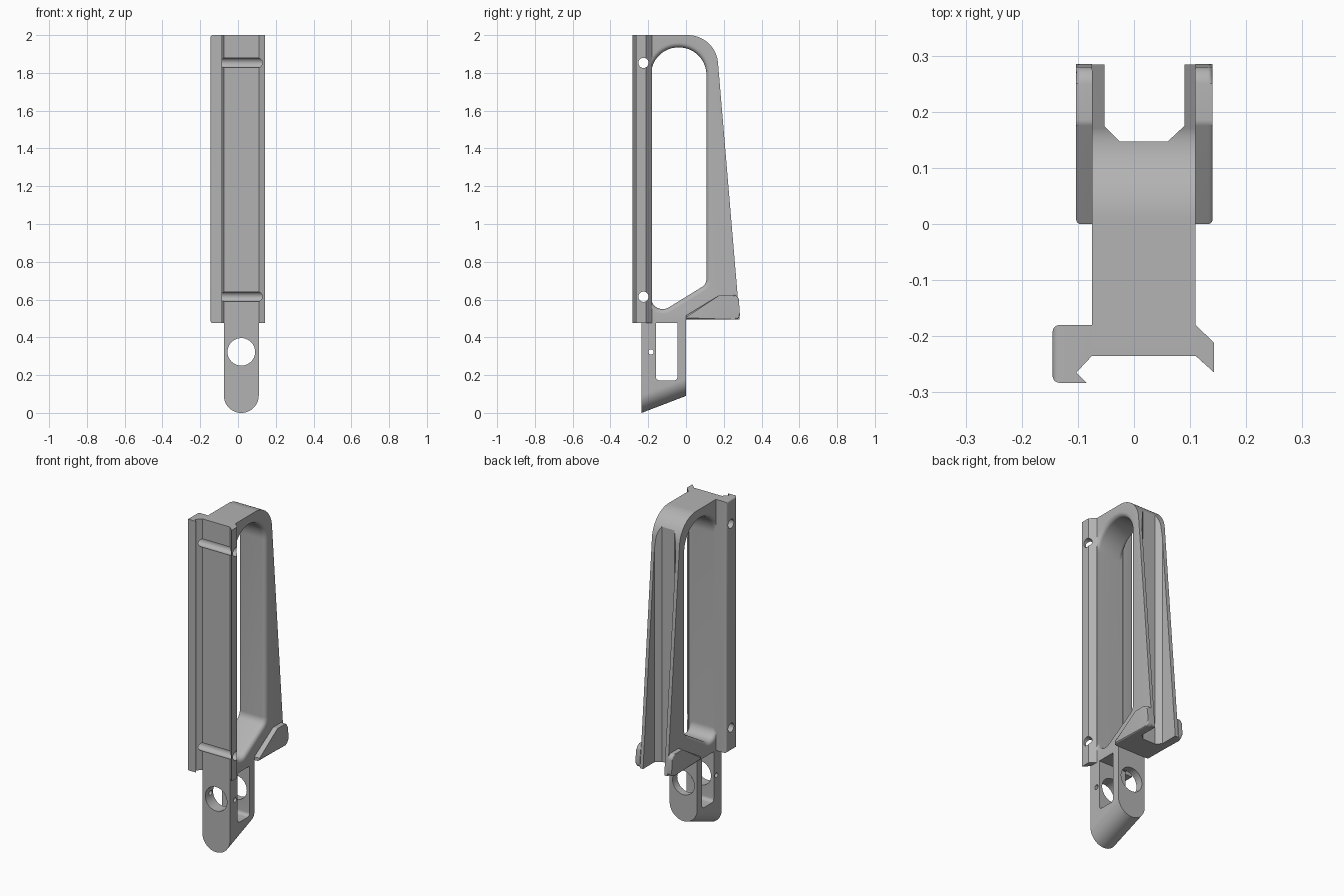
import bpy, bmesh, math
from mathutils import Vector

if "Cube" in bpy.data.objects:
    bpy.data.objects.remove(bpy.data.objects["Cube"])

grey = bpy.data.materials.new("plain grey")
grey.use_nodes = True
grey.diffuse_color = (0.45, 0.45, 0.45, 1)
grey.node_tree.nodes["Principled BSDF"].inputs["Base Color"].default_value = (0.45, 0.45, 0.45, 1)

LEFT, RIGHT = -0.075, 0.11       # side planes of the body
MID = (LEFT + RIGHT) / 2
FRONT, BASE, WALL = -0.235, 0.475, -0.185


def rounded(corners, steps=10):
    """Polygon from (a, b) or (a, b, radius) corners, with arcs at the radii."""
    out = []
    for i, c in enumerate(corners):
        p = Vector(c[:2])
        if len(c) == 2:
            out.append(p)
            continue
        u = (Vector(corners[i - 1][:2]) - p).normalized()
        v = (Vector(corners[(i + 1) % len(corners)][:2]) - p).normalized()
        half = u.angle(v) / 2
        centre = p + (u + v).normalized() * (c[2] / math.sin(half))
        a = p + u * (c[2] / math.tan(half)) - centre
        b = p + v * (c[2] / math.tan(half)) - centre
        sweep = a.angle(b)
        for k in range(steps + 1):
            t = k / steps
            q = centre + (a * math.sin((1 - t) * sweep) + b * math.sin(t * sweep)) / math.sin(sweep)
            if not out or (q - out[-1]).length > 1e-5:
                out.append(q)
    return out


def circle(a, b, r, n=40):
    return [Vector((a + r * math.cos(math.tau * k / n), b + r * math.sin(math.tau * k / n)))
            for k in range(n)]


def loft(name, axis, rings, tweak=None):
    """Closed solid through (position, points) rings along one axis."""
    bm = bmesh.new()
    loops = []
    for pos, pts in rings:
        loop = []
        for p in pts:
            co = list(p)
            co.insert("xyz".index(axis), pos)
            loop.append(bm.verts.new(co))
        loops.append(loop)
    n = len(loops[0])
    for lo, hi in zip(loops, loops[1:]):
        for k in range(n):
            bm.faces.new((lo[k], lo[(k + 1) % n], hi[(k + 1) % n], hi[k]))
    bm.faces.new(loops[0])
    bm.faces.new(loops[-1])
    if tweak:
        tweak(bm)
    bmesh.ops.recalc_face_normals(bm, faces=bm.faces)
    mesh = bpy.data.meshes.new(name)
    bm.to_mesh(mesh)
    bm.free()
    mesh.materials.append(grey)
    obj = bpy.data.objects.new(name, mesh)
    bpy.context.collection.objects.link(obj)
    return obj


def prism(name, axis, pts, lo, hi, tweak=None):
    return loft(name, axis, [(lo, pts), (hi, pts)], tweak)


def round_outer(x, radius):
    """Soften every edge of the face lying at the given x."""
    def tweak(bm):
        edges = [e for e in bm.edges if all(abs(v.co.x - x) < 1e-4 for v in e.verts)]
        bmesh.ops.bevel(bm, geom=edges, offset=radius, segments=5, profile=0.5, affect='EDGES')
    return tweak


def cut(obj, *cutters):
    bpy.context.view_layer.objects.active = obj
    for c in cutters:
        m = obj.modifiers.new("cut", 'BOOLEAN')
        m.operation, m.solver, m.object = 'DIFFERENCE', 'EXACT', c
        bpy.ops.object.modifier_apply(modifier=m.name)


# Handle body: side profile across the full width
body = prism("handle_body", "x", rounded([
    (FRONT, BASE), (0, BASE), (0, 0.495), (0.284, 0.495), (0.157, 2, 0.16), (FRONT, 2)], 20),
    LEFT, RIGHT)

# Finger opening, flared at both sides so its edges come out rounded
opening = rounded([(WALL, 1.935, 0.145), (WALL, 0.55, 0.06), (-0.105, 0.55, 0.06),
                   (0.108, 0.681, 0.05), (0.108, 1.935, 0.145)], 14)


def grown(d):
    pts = []
    for i, p in enumerate(opening):
        t = (opening[(i + 1) % len(opening)] - opening[i - 1]).normalized()
        q = p + Vector((t.y, -t.x)) * d
        pts.append(Vector((max(q.x, WALL), q.y)))
    return pts


FILLET = 0.025
flare = [(0.02, FILLET)]
for k in range(7):
    a = math.pi / 2 * k / 6
    flare.append((FILLET * (math.cos(a) - 1), FILLET * (1 - math.sin(a))))
rings = [(LEFT - s, grown(d)) for s, d in flare]
rings += [(RIGHT + s, grown(d)) for s, d in reversed(flare)]
finger = loft("opening_cutter", "x", rings)

# Tapering channel down the back
channel = prism("channel_cutter", "z", [
    (-0.053, 0.4), (-0.053, 0.175), (-0.025, 0.147),
    (0.06, 0.147), (0.09, 0.175), (0.09, 0.4)], 0.4, 2.1)

# Cross-pin holes through body and rails
pins = [prism("pin_cutter", "x", circle(-0.225, z, 0.027), -0.3, 0.3) for z in (0.615, 1.853)]
cut(body, finger, channel, *pins)

# Front rails
thick_rail = prism("thick_rail", "z", [
    (LEFT, -0.18), (-0.145, -0.18), (-0.145, -0.283), (-0.085, -0.283),
    (-0.103, -0.265), (LEFT, FRONT)], BASE, 2, round_outer(-0.145, 0.012))
thin_rail = prism("thin_rail", "z", [
    (RIGHT, -0.18), (0.143, -0.212), (0.143, -0.265), (RIGHT, FRONT)], BASE, 2)
for rail in (thick_rail, thin_rail):
    cut(rail, *pins)

# Side rests at the foot of the grip
rest = rounded([(0, 0.495), (0.287, 0.495, 0.025), (0.278, 0.625, 0.03),
                (0.18, 0.625, 0.02), (0, 0.515)], 6)
rests = [prism("right_rest", "x", rest, LEFT, -0.103, round_outer(-0.103, 0.008)),
         prism("left_rest", "x", rest, RIGHT, 0.14, round_outer(0.14, 0.008))]


# Lower tang: round-ended and sloping up toward the back
def slope(bm):
    for v in bm.verts:
        if v.co.y > FRONT + 0.01 and v.co.z < 0.3:
            v.co.z += 0.09


half_width = (RIGHT - LEFT) / 2
tang = prism("lower_tang", "y", rounded([
    (LEFT, BASE), (LEFT, 0, half_width), (RIGHT, 0, half_width), (RIGHT, BASE)], 20),
    FRONT, 0, slope)
bore = prism("bore_cutter", "y", circle(MID, 0.323, 0.073), -0.4, 0.2)
window = prism("window_cutter", "x", rounded([
    (-0.16, 0.6), (-0.16, 0.172, 0.02), (-0.045, 0.172, 0.02), (-0.045, 0.6)], 6), -0.3, 0.3)
peg = prism("peg_cutter", "x", circle(-0.185, 0.323, 0.014, 24), -0.3, 0.3)
cut(tang, bore, window, peg)

# Remove cutters and finish the shading
for c in (finger, channel, bore, window, peg, *pins):
    bpy.data.objects.remove(c)
bpy.context.view_layer.update()
bpy.ops.object.select_all(action='DESELECT')
for part in (body, tang, thick_rail, thin_rail, *rests):
    part.select_set(True)
bpy.context.view_layer.objects.active = body
bpy.ops.object.shade_smooth_by_angle(angle=math.radians(30))
